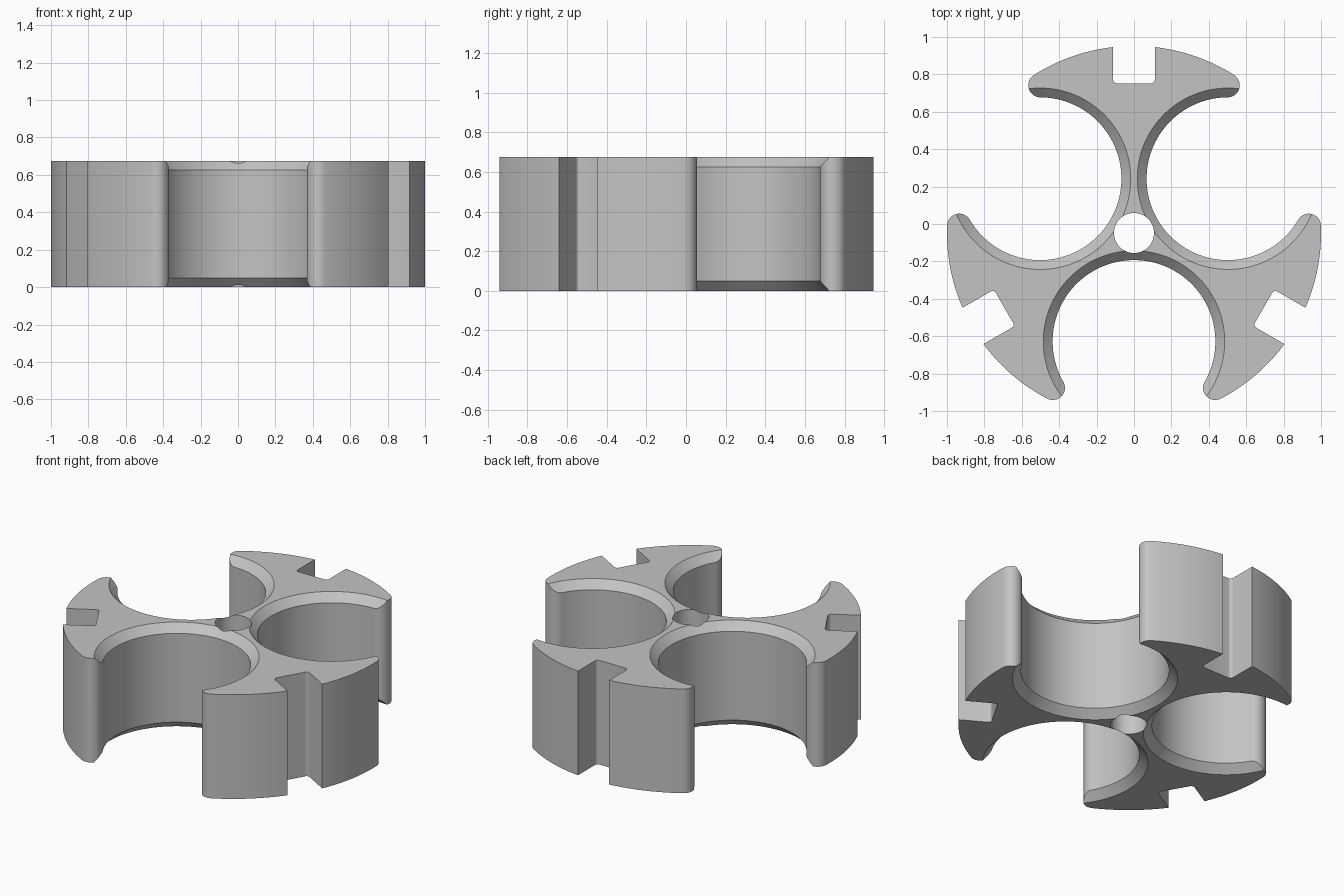
import bpy, bmesh
from math import radians, degrees, sin, cos, asin, acos, atan2
from mathutils import Vector, Matrix

default = bpy.data.objects.get("Cube")
if default:
    bpy.data.objects.remove(default, do_unlink=True)

CENTRE = Vector((0, -0.048, 0))
HEIGHT, OUTER = 0.675, 1.0
BORE, BORE_DIST, CHAMFER = 0.435, 0.58, 0.05
TIP, HOLE = 0.065, 0.107
SLOT_HALF, SLOT_FLOOR, SLOT_FILLET = 0.112, 0.80, 0.02
BORE_ANGLES = (-90, 30, 150)


def arc(centre, r, start, end, n):
    steps = [radians(start + (end - start) * i / n) for i in range(n + 1)]
    return [centre + Vector((cos(a), sin(a))) * r for a in steps]


def make_object(name, bm):
    bmesh.ops.recalc_face_normals(bm, faces=bm.faces)
    mesh = bpy.data.meshes.new(name)
    bm.to_mesh(mesh)
    bm.free()
    obj = bpy.data.objects.new(name, mesh)
    bpy.context.collection.objects.link(obj)
    return obj


def half_sector():
    """Outline from the inner point of a bore to the slot floor, bore along +x."""
    bore = Vector((BORE_DIST, 0))
    reach, gap = OUTER - TIP, BORE + TIP
    tip_angle = acos((BORE_DIST**2 + reach**2 - gap**2) / (2 * BORE_DIST * reach))
    tip = Vector((cos(tip_angle), sin(tip_angle))) * reach
    beta = degrees(atan2(tip.y - bore.y, tip.x - bore.x))
    a = degrees(tip_angle)
    u = Vector((cos(radians(60)), sin(radians(60))))
    v = Vector((u.y, -u.x))
    corner = u * (SLOT_FLOOR + SLOT_FILLET) + v * (SLOT_HALF - SLOT_FILLET)
    pts = arc(bore, BORE, 180, beta, 48)                           # bore wall
    pts += arc(tip, TIP, beta - 180, a, 16)[1:]                    # rounded tip
    pts += arc(Vector((0, 0)), OUTER, a, 60 - degrees(asin(SLOT_HALF)), 16)[1:]
    pts += arc(corner, SLOT_FILLET, -30, -120, 6)                  # slot corner
    return pts


# Three-armed body outline, extruded
half = half_sector()
sector = [Vector((p.x, -p.y)) for p in reversed(half[1:])] + half
bm = bmesh.new()
ring = []
for angle in BORE_ANGLES:
    turn = Matrix.Rotation(radians(angle), 3, 'Z')
    ring += [bm.verts.new(turn @ p.to_3d() + CENTRE) for p in sector]
base = bm.faces.new(ring)
top = bmesh.ops.extrude_face_region(bm, geom=[base])
bmesh.ops.translate(bm, vec=(0, 0, HEIGHT),
                    verts=[g for g in top["geom"] if isinstance(g, bmesh.types.BMVert)])
body = make_object("holder_body", bm)

# Conical cutters for the bore chamfers, above and below
bm = bmesh.new()
over = 0.01
for angle in BORE_ANGLES:
    direction = Vector((cos(radians(angle)), sin(radians(angle)), 0))
    for side, face_z in ((1, HEIGHT), (-1, 0)):
        place = CENTRE + direction * BORE_DIST
        place.z = face_z - side * CHAMFER / 2
        wide, narrow = BORE + CHAMFER + over, BORE - over
        bmesh.ops.create_cone(bm, cap_ends=True, segments=144,
                              radius1=narrow if side > 0 else wide,
                              radius2=wide if side > 0 else narrow,
                              depth=CHAMFER + 2 * over,
                              matrix=Matrix.Translation(place))
chamfer_cutter = make_object("chamfer_cutter", bm)

# Cutter for the central hole
bm = bmesh.new()
bmesh.ops.create_cone(bm, cap_ends=True, segments=64, radius1=HOLE, radius2=HOLE,
                      depth=HEIGHT + 0.2,
                      matrix=Matrix.Translation(CENTRE + Vector((0, 0, HEIGHT / 2))))
hole_cutter = make_object("hole_cutter", bm)

# Cut the body
bpy.ops.object.select_all(action='DESELECT')
bpy.context.view_layer.objects.active = body
body.select_set(True)
for cutter in (chamfer_cutter, hole_cutter):
    cutter.hide_render = True
    mod = body.modifiers.new(cutter.name, 'BOOLEAN')
    mod.operation = 'DIFFERENCE'
    mod.solver = 'EXACT'
    mod.object = cutter
    bpy.ops.object.modifier_apply(modifier=mod.name)
    bpy.data.objects.remove(cutter, do_unlink=True)

# Single grey material
grey = bpy.data.materials.new("light_grey")
grey.use_nodes = True
colour = (0.55, 0.55, 0.55, 1)
grey.diffuse_color = colour
grey.node_tree.nodes["Principled BSDF"].inputs["Base Color"].default_value = colour
body.data.materials.clear()
body.data.materials.append(grey)
for poly in body.data.polygons:
    poly.material_index = 0
bpy.ops.object.shade_smooth_by_angle(angle=radians(30))
